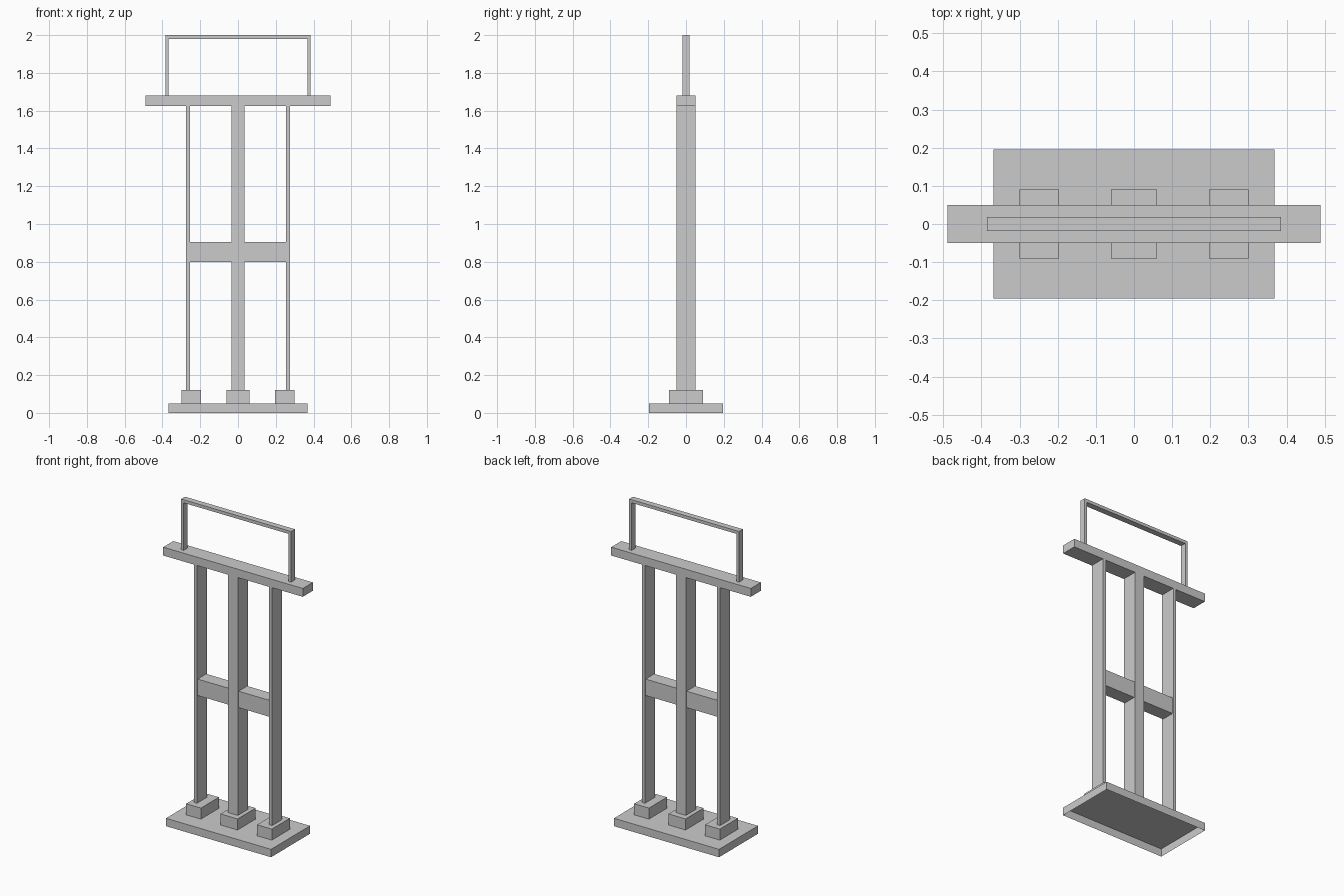
import bpy, bmesh

if "Cube" in bpy.data.objects:
    bpy.data.objects.remove(bpy.data.objects["Cube"])


def box(name, x, y, z, open_bottom=False):
    """Box from (min, max) ranges, optionally without its underside."""
    bm = bmesh.new()
    bmesh.ops.create_cube(bm, size=1)
    for v in bm.verts:
        v.co = [r[0] if c < 0 else r[1] for c, r in zip(v.co, (x, y, z))]
    if open_bottom:
        bm.normal_update()
        under = [f for f in bm.faces if f.normal.z < -0.5]
        bmesh.ops.delete(bm, geom=under, context='FACES_ONLY')
    mesh = bpy.data.meshes.new(name)
    bm.to_mesh(mesh)
    bm.free()
    ob = bpy.data.objects.new(name, mesh)
    bpy.context.collection.objects.link(ob)
    return ob


def sym(half):
    return (-half, half)


# Base plate, hollow underneath
box("base_plate", sym(0.368), sym(0.195), (0, 0.05), open_bottom=True)

# Centre column and its foot
box("centre_foot", sym(0.06), sym(0.09), (0.05, 0.12))
box("centre_post", sym(0.034), sym(0.05), (0.12, 1.626))

# Parts repeated on the left and right
for side, s in (("left", -1), ("right", 1)):
    def span(a, b):
        return tuple(sorted((s * a, s * b)))
    box(side + "_foot", span(0.197, 0.3), sym(0.09), (0.05, 0.12))
    box(side + "_post", span(0.253, 0.274), sym(0.05), (0.12, 1.626))
    box(side + "_brace", span(0.034, 0.253), sym(0.043), (0.80, 0.904))
    box(side + "_handle_leg", span(0.368, 0.385), sym(0.019), (1.679, 1.98))

# Crossbar and top rail
box("crossbar", sym(0.489), sym(0.05), (1.626, 1.679))
box("handle_rail", sym(0.385), sym(0.019), (1.98, 2.0))
